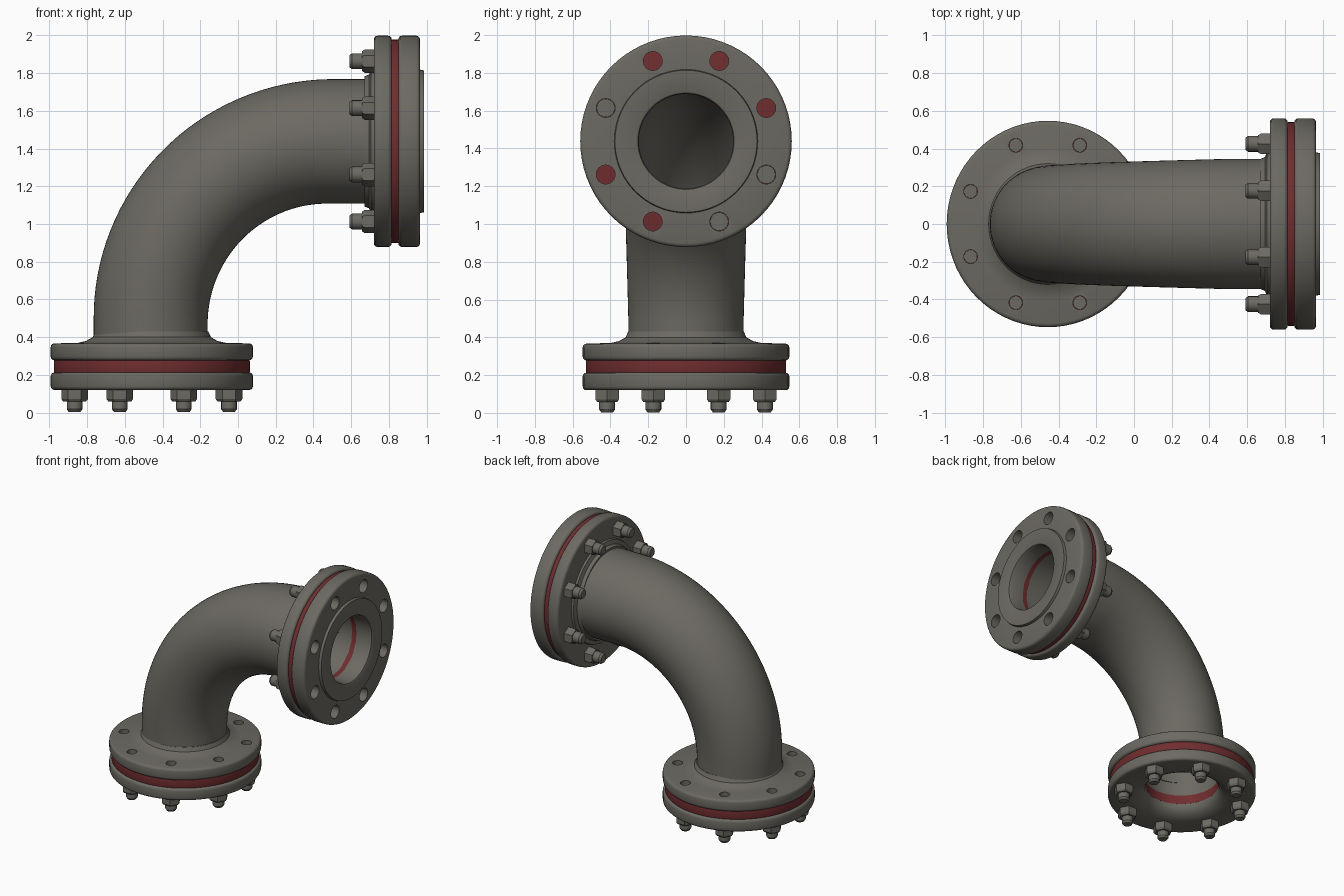
import bpy, bmesh
from math import sin, cos, pi, radians
from mathutils import Matrix, Vector

cube = bpy.data.objects.get("Cube")
if cube:
    bpy.data.objects.remove(cube, do_unlink=True)


def material(name, color):
    m = bpy.data.materials.new(name)
    m.use_nodes = True
    m.diffuse_color = color
    m.node_tree.nodes["Principled BSDF"].inputs["Base Color"].default_value = color
    return m


GREY = material("warm grey iron", (0.15, 0.142, 0.122, 1))
RED = material("dark red gasket", (0.16, 0.026, 0.028, 1))


def finish(bm, name, mat, matrix=Matrix()):
    """Turn a bmesh into a smooth shaded object with crisp edges."""
    bmesh.ops.remove_doubles(bm, verts=bm.verts, dist=1e-5)
    bmesh.ops.recalc_face_normals(bm, faces=bm.faces)
    mesh = bpy.data.meshes.new(name)
    bm.to_mesh(mesh)
    bm.free()
    mesh.materials.append(mat)
    mesh.transform(matrix)
    obj = bpy.data.objects.new(name, mesh)
    bpy.context.collection.objects.link(obj)
    smooth(obj)
    return obj


def smooth(obj):
    bpy.ops.object.select_all(action="DESELECT")
    obj.select_set(True)
    bpy.context.view_layer.objects.active = obj
    bpy.ops.object.shade_smooth_by_angle(angle=radians(32))


def skin(bm, rings, closed):
    """Bridge successive rings of points with quads."""
    rows = [[bm.verts.new(p) for p in ring] for ring in rings]
    n = len(rows[0])
    for k in range(len(rows) if closed else len(rows) - 1):
        a, b = rows[k], rows[(k + 1) % len(rows)]
        for i in range(n):
            j = (i + 1) % n
            bm.faces.new((a[i], a[j], b[j], b[i]))
    return rows


def lathe(bm, profile, segments=72, offset=(0, 0), closed=True):
    """Spin (radius, height) points round z; open profiles get flat caps."""
    rings = [[(offset[0] + r * cos(2 * pi * i / segments),
               offset[1] + r * sin(2 * pi * i / segments), z)
              for i in range(segments)] for r, z in profile]
    rows = skin(bm, rings, closed)
    if not closed:
        bm.faces.new(rows[0])
        bm.faces.new(rows[-1])


def rim(radius, low, high, b=0.02):
    """Outer edge of a disc with rounded corners."""
    steps = [radians(a) for a in (0, 30, 60, 90)]
    lower = [(radius - b + b * sin(a), low + b - b * cos(a)) for a in steps]
    upper = [(radius - b + b * cos(a), high - b + b * sin(a)) for a in steps]
    return lower + upper


def joint(name, matrix, near, gasket, far, base, tip, ring, hole, nut, open_holes):
    """Two flanges, the gasket between them and a circle of nutted studs."""
    seal_top = max(z for r, z in gasket)
    spots = [(ring * cos(a), ring * sin(a))
             for a in (radians(22.5 + 45 * i) for i in range(8))]
    for part, profile, mat in (("near_flange", near, GREY), ("gasket", gasket, RED)):
        bm = bmesh.new()
        lathe(bm, profile)
        finish(bm, f"{name}_{part}", mat, matrix)

    # drilled flange
    bm = bmesh.new()
    lathe(bm, far)
    flange = finish(bm, f"{name}_far_flange", GREY, matrix)
    bm = bmesh.new()
    for s in spots:
        lathe(bm, [(hole, seal_top - 0.1), (hole, seal_top + 0.3)], 24, s, False)
    cutter = finish(bm, "hole_cutter", GREY, matrix)
    cutter.hide_render = True
    mod = flange.modifiers.new("holes", "BOOLEAN")
    mod.operation, mod.object, mod.solver = "DIFFERENCE", cutter, "EXACT"
    bpy.context.view_layer.objects.active = flange
    bpy.ops.object.modifier_apply(modifier=mod.name)
    bpy.data.objects.remove(cutter, do_unlink=True)
    smooth(flange)

    # studs and hexagonal nuts
    studs, nuts = bmesh.new(), bmesh.new()
    for i, s in enumerate(spots):
        end = seal_top + (-0.012 if i in open_holes else 0.015)
        shaft = 0.042
        lathe(studs, [(shaft * 0.75, tip), (shaft, tip + 0.015), (shaft, base),
                      (hole * 0.97, base + 0.01), (hole * 0.97, end)], 20, s, False)
        lathe(nuts, [(nut * 0.85, base - 0.062), (nut, base - 0.048),
                     (nut, base + 0.005)], 6, s, False)
    finish(studs, f"{name}_studs", GREY, matrix)
    finish(nuts, f"{name}_nuts", GREY, matrix)


# lower joint, with a flared mouth underneath
joint("inlet", Matrix.Translation((-0.457, 0, 0)) @ Matrix.Diagonal((0.98, 1, 1, 1)),
      near=rim(0.547, 0.12, 0.213) + [(0.27, 0.213), (0.275, 0.18), (0.3, 0.15),
                                      (0.335, 0.132), (0.37, 0.12)],
      gasket=rim(0.53, 0.21, 0.28, 0.006) + [(0.27, 0.28), (0.27, 0.21)],
      far=rim(0.547, 0.277, 0.367) + [(0.4, 0.37), (0.355, 0.38), (0.32, 0.4),
                                      (0.306, 0.43), (0.28, 0.43), (0.27, 0.277)],
      base=0.12, tip=0.003, ring=0.452, hole=0.037, nut=0.072, open_holes=())

# side joint, with a raised sealing face
joint("outlet", Matrix.Translation((0, 0, 1.438)) @ Matrix.Rotation(pi / 2, 4, "Y"),
      near=rim(0.56, 0.72, 0.815) + [(0.25, 0.815), (0.25, 0.67), (0.345, 0.67),
                                     (0.355, 0.695), (0.385, 0.705), (0.39, 0.72)],
      gasket=rim(0.54, 0.812, 0.853, 0.006) + [(0.25, 0.853), (0.25, 0.812)],
      far=rim(0.56, 0.85, 0.965) + [(0.38, 0.965), (0.376, 0.985), (0.265, 0.985),
                                    (0.255, 0.98), (0.25, 0.97), (0.25, 0.85)],
      base=0.72, tip=0.59, ring=0.46, hole=0.05, nut=0.062,
      open_holes=(2, 3, 4, 6, 7))

# hollow bent pipe, widening toward the side joint
BEND, CX, CZ = 0.953, 0.49, 0.485
path = [(Vector((CX - BEND, 0, 0.39)), 0.0)]
path += [(Vector((CX - BEND * cos(a), 0, CZ + BEND * sin(a))), a)
         for a in (pi / 2 * k / 32 for k in range(33))]
path.append((Vector((0.7, 0, CZ + BEND)), pi / 2))


def section(point, angle, flat, wide, n=64):
    out = Vector((-cos(angle), 0, sin(angle)))
    side = Vector((0, 1, 0))
    return [point + out * flat * cos(2 * pi * i / n) + side * wide * sin(2 * pi * i / n)
            for i in range(n)]


outer, inner = [], []
for p, a in path:
    t = a / (pi / 2)
    outer.append(section(p, a, 0.302 + 0.028 * t, 0.305 + 0.04 * t))
    inner.append(section(p, a, 0.27 - 0.02 * t, 0.27 - 0.02 * t))
bm = bmesh.new()
skin(bm, outer + inner[::-1], True)
finish(bm, "elbow_pipe", GREY)
